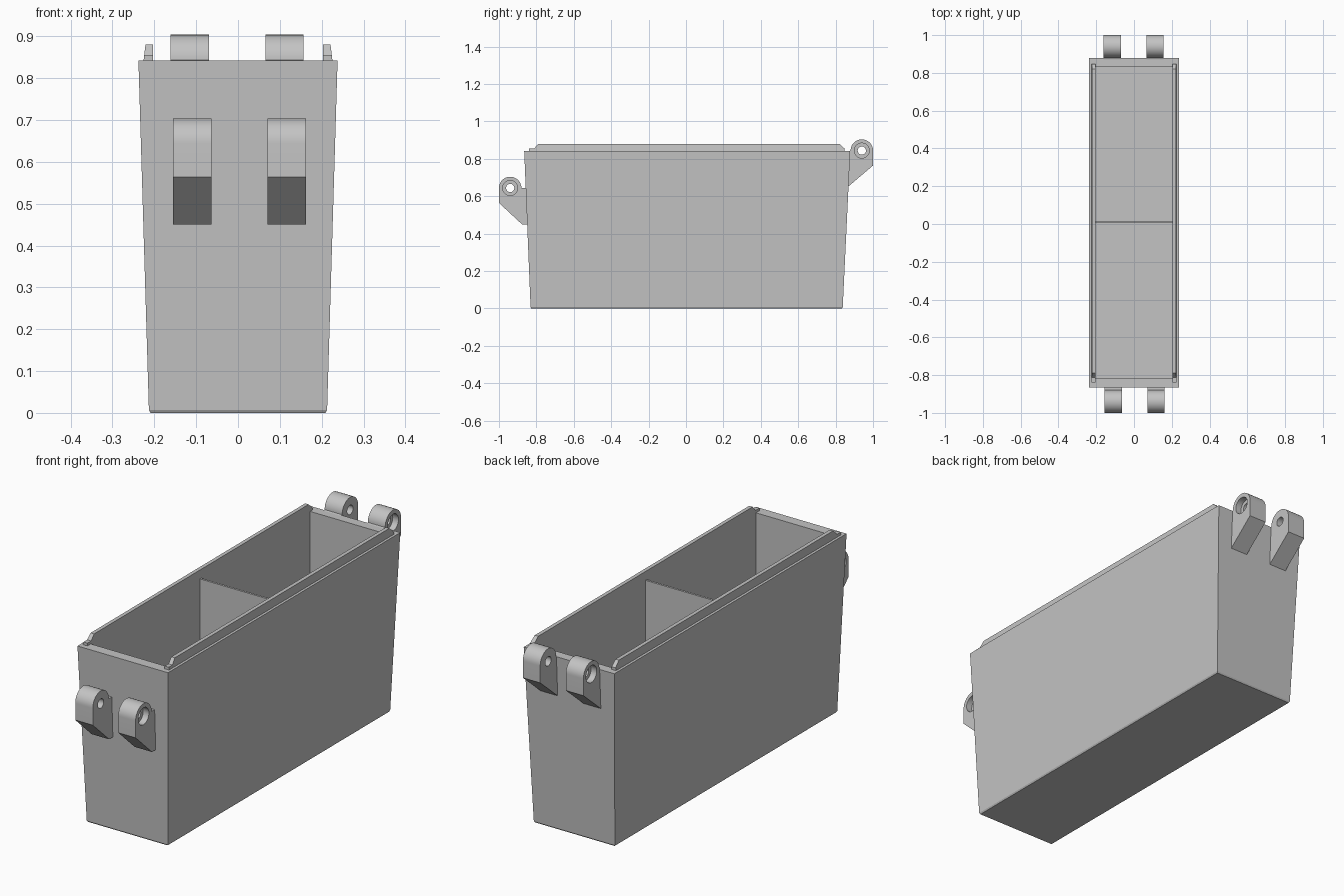
import bpy
import bmesh
from math import sin, cos, pi, radians

cube = bpy.data.objects.get("Cube")
if cube:
    bpy.data.objects.remove(cube, do_unlink=True)

grey = bpy.data.materials.new("plain grey")
grey.use_nodes = True
grey.diffuse_color = (0.55, 0.55, 0.55, 1)
grey.node_tree.nodes["Principled BSDF"].inputs["Base Color"].default_value = grey.diffuse_color


def loft(name, rings):
    """Closed solid through a list of matching point rings, capped at both ends."""
    bm = bmesh.new()
    loops = [[bm.verts.new(p) for p in ring] for ring in rings]
    n = len(loops[0])
    for a, b in zip(loops, loops[1:]):
        for i in range(n):
            j = (i + 1) % n
            bm.faces.new((a[i], a[j], b[j], b[i]))
    bm.faces.new(loops[0])
    bm.faces.new(loops[-1])
    bmesh.ops.recalc_face_normals(bm, faces=bm.faces)
    mesh = bpy.data.meshes.new(name)
    bm.to_mesh(mesh)
    bm.free()
    mesh.materials.append(grey)
    obj = bpy.data.objects.new(name, mesh)
    bpy.context.collection.objects.link(obj)
    return obj


def rect(x, y0, y1, z):
    return [(-x, y0, z), (x, y0, z), (x, y1, z), (-x, y1, z)]


def prism(name, profile, x0, x1, slope=0):
    """Extrude a (y, z) profile along x; slope leans the outer side inward with height."""
    base = min(z for _, z in profile)
    return loft(name, [[(x0, y, z) for y, z in profile],
                       [(x1 - slope * (z - base), y, z) for y, z in profile]])


def circle(x, y, z, r, n=48):
    return [(x, y + r * cos(2 * pi * i / n), z + r * sin(2 * pi * i / n)) for i in range(n)]


# Tapered tub with a straight-sided cavity
loft("tub", [rect(0.209, -0.827, 0.834, 0), rect(0.213, -0.831, 0.838, 0.007),
             rect(0.238, -0.865, 0.878, 0.842), rect(0.203, -0.815, 0.832, 0.842),
             rect(0.203, -0.815, 0.832, 0.025)])

# Thin partition across the middle
loft("divider", [rect(0.208, 0.004, 0.014, z) for z in (0.02, 0.838)])

# Lid rails along both long rims
rail = [(-0.84, 0.84), (-0.84, 0.855), (-0.812, 0.855), (-0.79, 0.88),
        (0.82, 0.88), (0.848, 0.855), (0.848, 0.84)]
for side, s in (("left", 1), ("right", -1)):
    prism(side + "_rail", rail, s * 0.203, s * 0.226, s * 0.12)


def lug(name, x_in, x_out, y, z, out, tail):
    """Hinge lug: round head, slanted foot and a hole counterbored on its outer side."""
    r = 0.06
    head = [(y - out * r * cos(a), z + r * sin(a)) for a in [pi * i / 24 for i in range(25)]]
    obj = prism(name, head + [(y + out * r, z - 0.08)] + tail, x_in, x_out)
    s = 1 if x_out > x_in else -1
    step = x_out - s * 0.03
    cutter = loft("cutter", [circle(x_in - s * 0.02, y, z, 0.022), circle(step, y, z, 0.022),
                             circle(step, y, z, 0.04), circle(x_out + s * 0.02, y, z, 0.04)])
    cutter.hide_render = True
    mod = obj.modifiers.new("hole", "BOOLEAN")
    mod.operation = "DIFFERENCE"
    mod.solver = "EXACT"
    mod.object = cutter
    bpy.ops.object.select_all(action="DESELECT")
    bpy.context.view_layer.objects.active = obj
    obj.select_set(True)
    bpy.ops.object.modifier_apply(modifier="hole")
    bpy.data.objects.remove(cutter, do_unlink=True)
    bpy.ops.object.shade_smooth_by_angle(angle=radians(30))


# Front lugs sit lower, back lugs reach above the rim
front_tail = [(-0.877, 0.45), (-0.838, 0.45), (-0.838, 0.643)]
back_tail = [(0.868, 0.652), (0.85, 0.652), (0.85, 0.838)]
lug("front_left_lug", 0.071, 0.162, -0.94, 0.644, -1, front_tail)
lug("front_right_lug", -0.063, -0.155, -0.94, 0.644, -1, front_tail)
lug("back_left_lug", 0.066, 0.157, 0.94, 0.844, 1, back_tail)
lug("back_right_lug", -0.069, -0.161, 0.94, 0.844, 1, back_tail)
